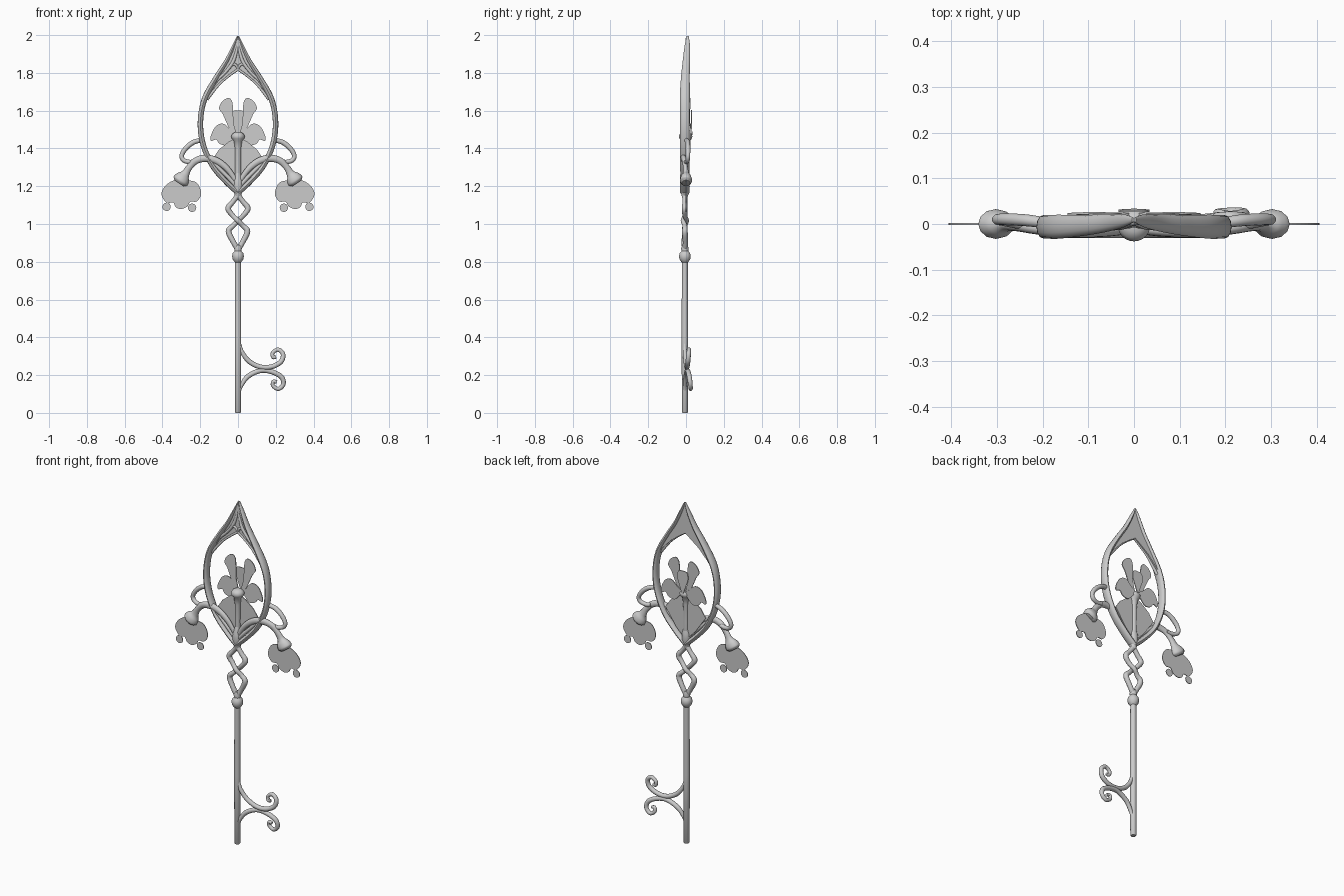
import bpy, bmesh, math
from mathutils import Vector


def finish(name, bm, smooth=True):
    bmesh.ops.recalc_face_normals(bm, faces=bm.faces)
    me = bpy.data.meshes.new(name)
    bm.to_mesh(me)
    bm.free()
    ob = bpy.data.objects.new(name, me)
    bpy.context.collection.objects.link(ob)
    if smooth:
        bpy.context.view_layer.objects.active = ob
        ob.select_set(True)
        bpy.ops.object.shade_smooth_by_angle(angle=math.radians(45))
        ob.select_set(False)
    return ob


def spline(pts, n, closed=False):
    # Catmull-Rom through points of any dimension
    pts = [Vector(p) for p in pts]
    m, out = len(pts), []
    for i in range(m if closed else m - 1):
        if closed:
            a, b, c, d = (pts[(i + k) % m] for k in (-1, 0, 1, 2))
        else:
            a, b, c, d = (pts[min(max(i + k, 0), m - 1)] for k in (-1, 0, 1, 2))
        for j in range(n):
            t = j / n
            out.append(0.5 * (2 * b + (c - a) * t + (2 * a - 5 * b + 4 * c - d) * t * t
                              + (3 * b - a - 3 * c + d) * t ** 3))
    if not closed:
        out.append(pts[-1])
    return out


def tube(name, pts, rads, s=1, flat=1.0, n=7, sides=12):
    # pts: (x, y, z); rads: one radius or one per point; flat: depth / width
    if not isinstance(rads, (list, tuple)):
        rads = [rads] * len(pts)
    path = spline([(s * p[0], p[1], p[2]) for p in pts], n)
    rr = [v.x for v in spline([(r, 0) for r in rads], n)]
    bm, rings = bmesh.new(), []
    for i, p in enumerate(path):
        t = path[min(i + 1, len(path) - 1)] - path[max(i - 1, 0)]
        side = Vector((t.z, 0, -t.x)).normalized()
        rings.append([bm.verts.new(p + side * (rr[i] * math.cos(a)) + Vector((0, rr[i] * flat * math.sin(a), 0)))
                      for a in (math.tau * k / sides for k in range(sides))])
    for q, r in zip(rings, rings[1:]):
        for k in range(sides):
            j = (k + 1) % sides
            bm.faces.new((q[k], q[j], r[j], r[k]))
    bm.faces.new(rings[0])
    bm.faces.new(rings[-1])
    return finish(name, bm)


def plate(name, pts, y, s=1, thick=0.005, curved=True, lean=0.0):
    # thin sheet from an x, z outline
    out = spline(pts, 5, True) if curved else [Vector(p) for p in pts]
    zs = min(p[1] for p in out)
    bm = bmesh.new()
    f = bm.faces.new([bm.verts.new((s * p[0], y - thick / 2 + lean * (p[1] - zs), p[1])) for p in out])
    ext = bmesh.ops.extrude_face_region(bm, geom=[f])
    bmesh.ops.translate(bm, verts=[v for v in ext['geom'] if isinstance(v, bmesh.types.BMVert)], vec=(0, thick, 0))
    return finish(name, bm, False)


def lathe(name, prof, x=0.0, y=0.0, sides=24):
    # prof: (radius, z) from bottom to top
    bm, rings = bmesh.new(), []
    for r, z in prof:
        rings.append([bm.verts.new((x + r * math.cos(math.tau * k / sides), y + r * math.sin(math.tau * k / sides), z))
                      for k in range(sides)])
    for q, r in zip(rings, rings[1:]):
        for k in range(sides):
            j = (k + 1) % sides
            bm.faces.new((q[k], q[j], r[j], r[k]))
    bm.faces.new(rings[0])
    bm.faces.new(rings[-1])
    return finish(name, bm)


Y = -0.006

# shaft and collar ball
lathe("shaft", [(0.013, 0), (0.016, 0.004), (0.017, 0.4), (0.016, 0.81)], y=Y)
lathe("collar_ball", [(0.016, 0.797), (0.021, 0.802), (0.029, 0.815), (0.031, 0.83), (0.028, 0.845),
                      (0.018, 0.857), (0.02, 0.87), (0.014, 0.89)], y=Y)

# key bit: two scrolls
tube("bit_scroll_upper", [(0.005, Y, 0.38), (0.02, Y, 0.325), (0.06, 0, 0.272), (0.12, 0.004, 0.243),
                          (0.18, 0.006, 0.245), (0.228, 0.01, 0.272), (0.238, 0.014, 0.312), (0.212, 0.016, 0.335),
                          (0.184, 0.016, 0.318), (0.186, 0.015, 0.295), (0.202, 0.014, 0.296)],
     [0.008, 0.011, 0.013, 0.013, 0.013, 0.013, 0.012, 0.011, 0.01, 0.01, 0.009])
tube("bit_scroll_lower", [(0.005, Y, 0.11), (0.02, Y, 0.15), (0.055, 0, 0.195), (0.12, 0.006, 0.224),
                          (0.18, 0.012, 0.217), (0.23, 0.018, 0.19), (0.24, 0.023, 0.152), (0.214, 0.025, 0.127),
                          (0.185, 0.024, 0.144), (0.188, 0.022, 0.166), (0.206, 0.02, 0.163)],
     [0.008, 0.011, 0.013, 0.013, 0.013, 0.013, 0.012, 0.011, 0.01, 0.01, 0.009])

# central stem, flower cup
lathe("flower_stem", [(0.012, 1.17), (0.016, 1.22), (0.015, 1.3), (0.016, 1.4), (0.022, 1.44), (0.033, 1.452),
                      (0.036, 1.465), (0.03, 1.478), (0.015, 1.487)], y=-0.002)
# small bud where the branches meet
lathe("branch_knot", [(0.014, 1.14), (0.022, 1.17), (0.026, 1.2), (0.024, 1.23), (0.012, 1.27)], y=Y)

# central flower: middle petal
plate("middle_petal", [(0, 1.47), (0.02, 1.515), (0.034, 1.56), (0.027, 1.597), (0, 1.602),
                       (-0.027, 1.597), (-0.034, 1.56), (-0.02, 1.515)], 0.031, lean=-0.02)
# leaf sheet behind the stem
plate("leaf_sheet", [(0, 1.19), (0.06, 1.25), (0.13, 1.35), (0.1, 1.395), (0.05, 1.435), (0, 1.46),
                     (-0.05, 1.435), (-0.1, 1.395), (-0.13, 1.35), (-0.06, 1.25)], 0.002, curved=False)

for s, side in ((-1, "left"), (1, "right")):
    # twisted strand crossing the axis twice
    tube(side + "_twist_strand", [(0, Y, 0.865), (-0.022, Y - 0.003 * s, 0.9), (-0.05, Y, 0.96),
                                  (-0.027, Y, 0.99), (0, Y + 0.009 * s, 1.017), (0.03, Y, 1.047),
                                  (0.052, Y, 1.083), (0.025, Y, 1.12), (0.002, Y, 1.155), (0, Y, 1.2)],
         [0.015, 0.014, 0.015, 0.013, 0.013, 0.013, 0.015, 0.013, 0.015, 0.016], s)
    # pointed oval frame
    tube(side + "_frame", [(0, Y, 1.165), (0.06, Y, 1.22), (0.13, Y, 1.3), (0.178, Y, 1.4), (0.198, Y, 1.5),
                           (0.193, Y, 1.6), (0.167, Y, 1.685), (0.11, -0.003, 1.785), (0.06, 0.002, 1.865),
                           (0.022, 0.007, 1.945), (0.002, 0.009, 1.995)],
         [0.014, 0.014, 0.014, 0.0145, 0.0145, 0.0145, 0.015, 0.013, 0.011, 0.008, 0.003], s, flat=1.75)
    # web filling the pointed top, with its raised veins
    plate(side + "_top_web", [(0, 1.815), (0.03, 1.795), (0.09, 1.75), (0.163, 1.672), (0.11, 1.785),
                              (0.06, 1.865), (0.022, 1.945), (0, 1.985)], 0.004, s, 0.012, False)
    tube(side + "_top_vein", [(0, 0.004, 1.955), (0.012, 0, 1.9), (0.03, -0.004, 1.852), (0.07, -0.006, 1.8),
                              (0.12, Y, 1.75), (0.168, Y, 1.67)],
         [0.006, 0.008, 0.009, 0.008, 0.008, 0.009], s)
    tube(side + "_top_inner_edge", [(0, 0, 1.818), (0.04, -0.002, 1.79), (0.1, -0.004, 1.738), (0.165, Y, 1.66)],
         [0.007, 0.006, 0.006, 0.009], s)
    tube(side + "_top_fork", [(0, 0, 1.822), (0.012, -0.003, 1.842), (0.032, -0.004, 1.848)], 0.007, s)
    # arm carrying the drooping flower
    tube(side + "_arm", [(0.0, -0.012, 1.2), (0.025, -0.014, 1.25), (0.065, -0.016, 1.3), (0.115, -0.016, 1.335),
                         (0.17, -0.014, 1.348), (0.222, -0.008, 1.335), (0.258, -0.003, 1.3), (0.278, 0, 1.268),
                         (0.292, 0, 1.247), (0.304, 0, 1.228), (0.312, 0, 1.216)],
         [0.01, 0.013, 0.016, 0.018, 0.019, 0.018, 0.017, 0.022, 0.038, 0.043, 0.03], s, flat=0.75)
    # inner rib beside the stem
    tube(side + "_inner_rib", [(0.0, -0.012, 1.19), (0.04, -0.013, 1.235), (0.09, -0.013, 1.285), (0.14, -0.012, 1.335)],
         [0.01, 0.011, 0.01, 0.011], s)
    # tendril looping from the frame to the arm
    tube(side + "_tendril", [(0.19, 0.002, 1.445), (0.235, 0.008, 1.433), (0.275, 0.01, 1.402), (0.298, 0.01, 1.364),
                             (0.288, 0.008, 1.338), (0.255, 0.002, 1.328), (0.225, 0, 1.333)],
         [0.012, 0.013, 0.013, 0.012, 0.012, 0.012, 0.012], s)
    # drooping flower head and its two drops
    plate(side + "_drooping_flower", [(0.275, 1.232), (0.225, 1.222), (0.201, 1.19), (0.197, 1.15), (0.22, 1.119),
                                      (0.252, 1.118), (0.27, 1.092), (0.302, 1.079), (0.33, 1.09), (0.344, 1.114),
                                      (0.376, 1.112), (0.401, 1.142), (0.403, 1.172), (0.38, 1.207), (0.335, 1.232)],
          0.0, s, 0.004)
    for i, (cx, cz) in enumerate(((0.243, 1.086), (0.378, 1.091))):
        plate(f"{side}_drop_{i + 1}", [(cx + 0.022 * math.cos(a), cz + 0.022 * math.sin(a))
                                       for a in (math.tau * k / 8 for k in range(8))], 0.0, s, 0.004)
    # central flower: upright and spreading petals
    plate(side + "_upright_petal", [(0.01, 1.478), (0.022, 1.53), (0.026, 1.585), (0.03, 1.645), (0.05, 1.667),
                                    (0.083, 1.65), (0.1, 1.612), (0.08, 1.58), (0.058, 1.53), (0.035, 1.485)],
          0.016, s, lean=0.03)
    plate(side + "_spreading_petal", [(0.008, 1.475), (0.04, 1.5), (0.075, 1.53), (0.115, 1.52), (0.143, 1.47),
                                      (0.142, 1.44), (0.115, 1.447), (0.098, 1.425), (0.06, 1.417), (0.03, 1.445)],
          0.02, s, lean=0.03)
